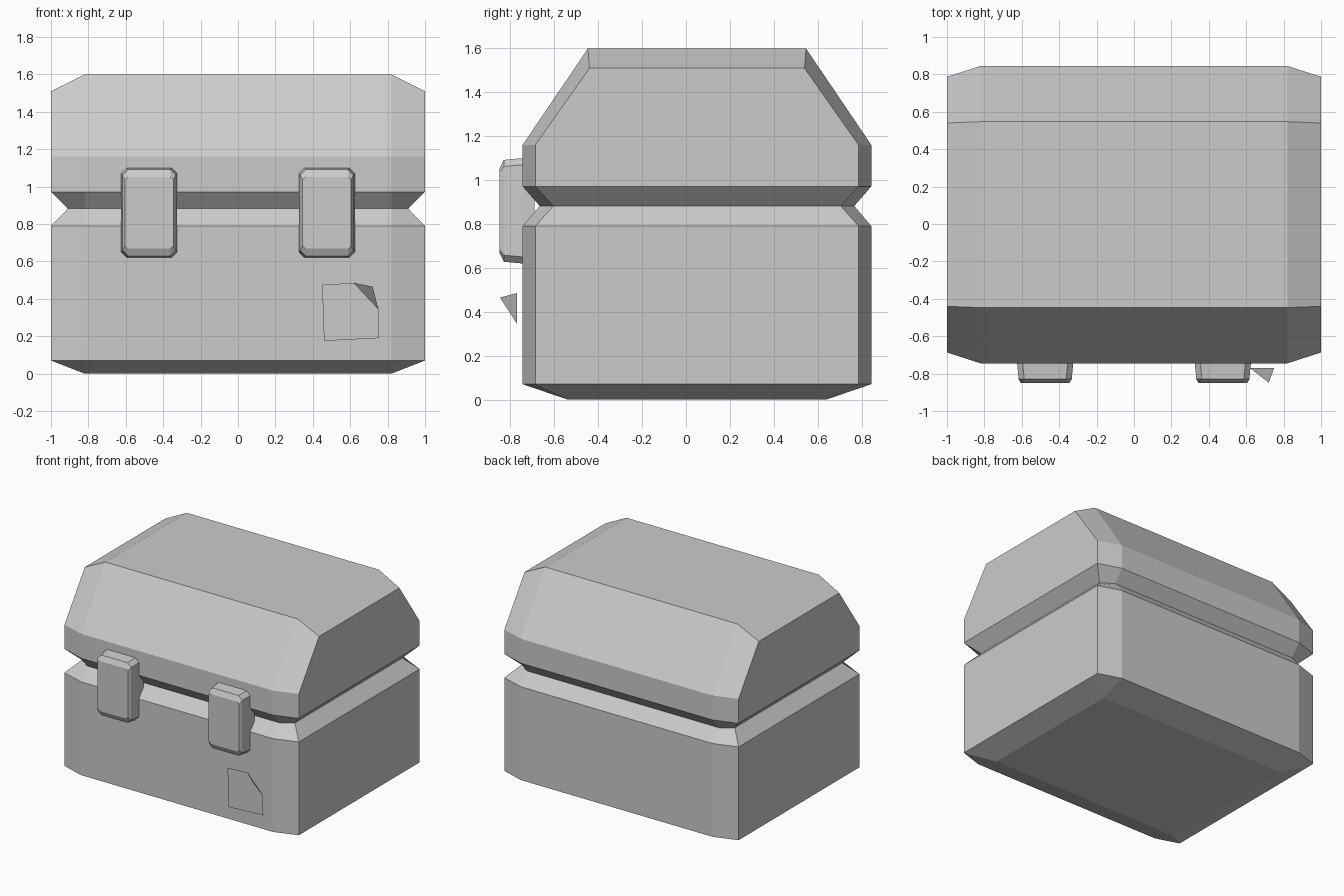
import bpy, bmesh

if "Cube" in bpy.data.objects:
    bpy.data.objects.remove(bpy.data.objects["Cube"])


def loft(name, rings, cap_start=True, cap_end=True):
    """Skin a list of equal-length point rings with flat quads."""
    bm = bmesh.new()
    loops = [[bm.verts.new(p) for p in ring] for ring in rings]
    n = len(rings[0])
    for a, b in zip(loops, loops[1:]):
        for i in range(n):
            j = (i + 1) % n
            bm.faces.new((a[i], a[j], b[j], b[i]))
    if cap_start:
        bm.faces.new(loops[0][::-1])
    if cap_end:
        bm.faces.new(loops[-1])
    bmesh.ops.remove_doubles(bm, verts=bm.verts, dist=0.0005)
    bmesh.ops.recalc_face_normals(bm, faces=bm.faces)
    return finish(name, bm)


def finish(name, bm):
    mesh = bpy.data.meshes.new(name)
    bm.to_mesh(mesh)
    bm.free()
    obj = bpy.data.objects.new(name, mesh)
    bpy.context.collection.objects.link(obj)
    return obj


CY = 0.05  # depth centre of the chest


def ring(x_in, y_out, z_in, x_out, y_in, z_out):
    """Chamfered rectangle: front/back run at x_in,y_out; ends at x_out,y_in."""
    quarter = [(x_in, y_out, z_in), (x_out, y_in, z_out)]
    (a, b, c), (d, e, f) = quarter
    pts = [(-a, -b, c), (a, -b, c), (d, -e, f), (d, e, f),
           (a, b, c), (-a, b, c), (-d, e, f), (-d, -e, f)]
    return [(x, y + CY, z) for x, y, z in pts]


def wide(z):
    return ring(0.82, 0.795, z, 1.0, 0.737, z)


# Groove ring shared by the lower box and the lid
groove = ring(0.82, 0.717, 0.882, 0.91, 0.655, 0.882)

# Lower box with bevelled underside
loft("lower_box",
     [ring(0.82, 0.59, 0, 0.82, 0.59, 0), wide(0.07), wide(0.79), groove],
     cap_end=False)

# Lid with sloped front and back; ends drop lower than the middle.
# The flat top and its two end slopes are added after the skin.
top = ring(0.82, 0.497, 1.6, 1.0, 0.49, 1.51)
lid = loft("lid", [groove, wide(0.972), wide(1.16), top],
           cap_start=False, cap_end=False)
bm = bmesh.new()
bm.from_mesh(lid.data)


def vert_at(p):
    return min(bm.verts, key=lambda v: sum((a - b) ** 2 for a, b in zip(v.co, p)))


for ids in ((0, 1, 4, 5), (1, 2, 3, 4), (0, 5, 6, 7)):
    bm.faces.new([vert_at(top[i]) for i in ids])
bmesh.ops.recalc_face_normals(bm, faces=bm.faces)
bm.to_mesh(lid.data)
bm.free()


# Two front latches
def latch_ring(cx, y, hx, hz, c):
    pts = [(-hx + c, -hz), (hx - c, -hz), (hx, -hz + c), (hx, hz - c),
           (hx - c, hz), (-hx + c, hz), (-hx, hz - c), (-hx, -hz + c)]
    return [(cx + x, y, 0.86 + z) for x, z in pts]


for side, cx in (("left", -0.475), ("right", 0.475)):
    loft(f"{side}_latch", [
        latch_ring(cx, -0.69, 0.15, 0.24, 0.03),
        latch_ring(cx, -0.745, 0.15, 0.24, 0.03),
        latch_ring(cx, -0.83, 0.142, 0.232, 0.03),
        latch_ring(cx, -0.85, 0.13, 0.192, 0.015)])

# Thin sticker standing off the front, with one corner peeled forward
bm = bmesh.new()
a, b, c, d, e, peel = [bm.verts.new(p) for p in (
    (0.45, -0.77, 0.475), (0.46, -0.77, 0.175), (0.755, -0.77, 0.19),
    (0.75, -0.77, 0.345), (0.62, -0.77, 0.485), (0.72, -0.848, 0.465))]
bm.faces.new((a, b, c, d, e))
bm.faces.new((e, d, peel))
finish("sticker", bm)
